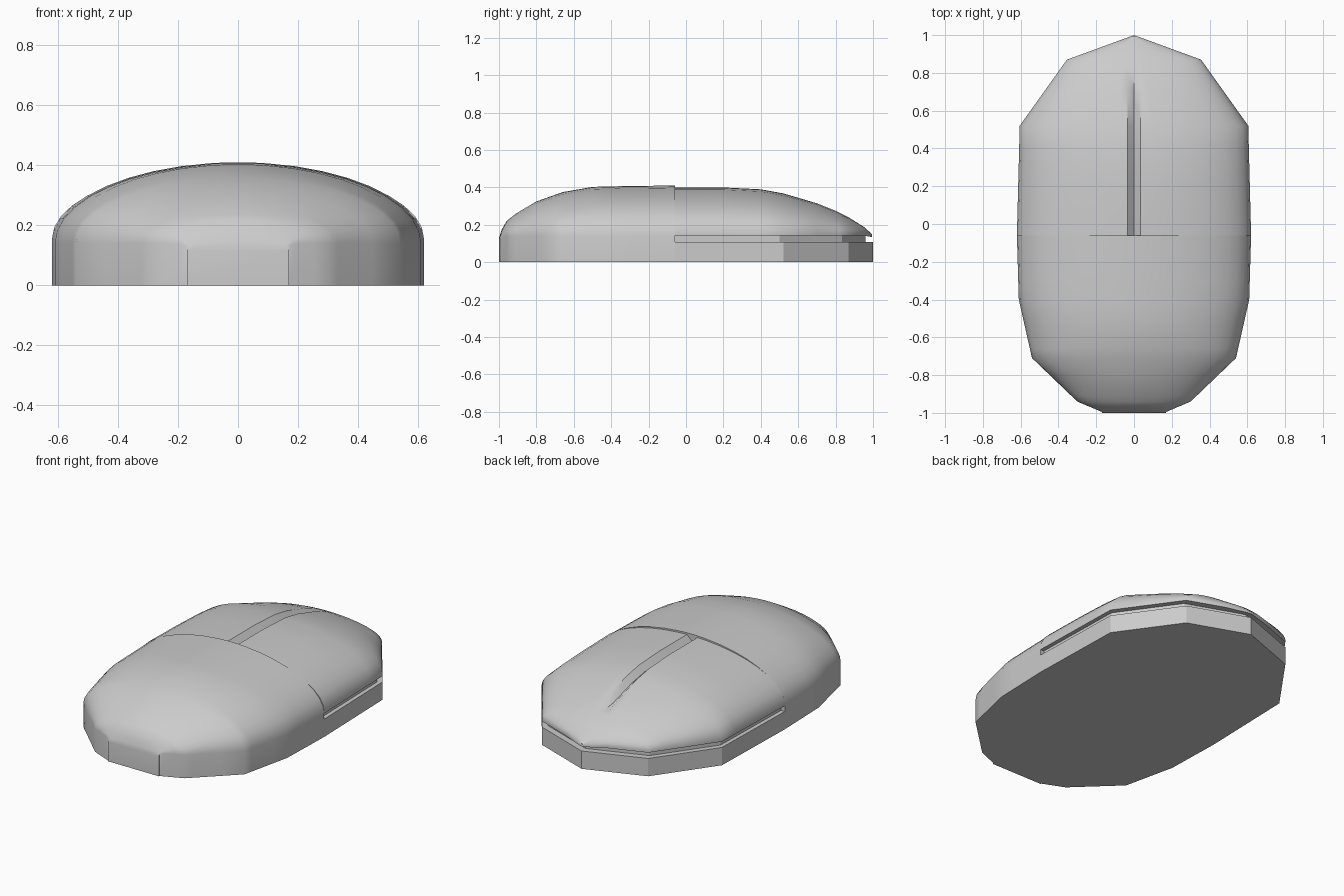
import bpy, bmesh, math

if "Cube" in bpy.data.objects:
    bpy.data.objects.remove(bpy.data.objects["Cube"])

# Half outline in plan: (y, half width)
OUTLINE = [(-0.995, 0.17), (-0.94, 0.30), (-0.71, 0.54), (-0.40, 0.61),
           (-0.06, 0.62), (0.52, 0.605), (0.87, 0.355), (1.0, 0.0)]
# Ridge height along the centre line: (y, z)
BODY_TOP = [(-1.0, 0.13), (-0.985, 0.175), (-0.96, 0.22), (-0.91, 0.26), (-0.80, 0.325),
            (-0.66, 0.375), (-0.50, 0.403), (-0.30, 0.408), (-0.05, 0.41)]
SHELL_TOP = [(-0.06, 0.40), (0.2, 0.40), (0.40, 0.39), (0.52, 0.368), (0.70, 0.315),
             (0.80, 0.275), (0.87, 0.24), (0.95, 0.19), (0.995, 0.15)]
GROOVE = [(-0.06, 0.035), (0.70, 0.032), (0.82, 0.0)]
SEAM = -0.06


def lerp(table, y):
    if y <= table[0][0]:
        return table[0][1]
    for (a, u), (b, v) in zip(table, table[1:]):
        if y <= b:
            return u + (v - u) * (y - a) / (b - a)
    return table[-1][1]


def finish(name, bm, angle=40):
    bmesh.ops.recalc_face_normals(bm, faces=bm.faces)
    mesh = bpy.data.meshes.new(name)
    bm.to_mesh(mesh)
    bm.free()
    obj = bpy.data.objects.new(name, mesh)
    bpy.context.collection.objects.link(obj)
    bpy.ops.object.select_all(action='DESELECT')
    obj.select_set(True)
    bpy.context.view_layer.objects.active = obj
    bpy.ops.object.shade_smooth_by_angle(angle=math.radians(angle))
    return obj


def section(y, width, top, bottom, shoulder, depth):
    """Domed cross-section with an optional V groove on the centre line."""
    s = min(shoulder, top - 0.012)
    half = [(width, min(bottom, s - 0.004))]
    for k in range(10):
        a = k * math.pi / 20
        half.append((width * math.cos(a), s + (top - s) * math.sin(a)))
    half.append((min(0.035, 0.1 * width), top))
    points = half + [(0, top - depth)] + [(-x, z) for x, z in reversed(half)]
    return [(x, y, z) for x, z in points]


def loft(name, stations, tops, bottom, shoulder, groove):
    bm = bmesh.new()
    rings = []
    for y in stations:
        pts = section(y, max(lerp(OUTLINE, y), 0.004), lerp(tops, y), bottom, shoulder,
                      lerp(groove, y) if groove else 0)
        rings.append([bm.verts.new(p) for p in pts])
    for r, q in zip(rings, rings[1:]):
        for i in range(len(r)):
            j = (i + 1) % len(r)
            bm.faces.new((r[i], r[j], q[j], q[i]))
    bm.faces.new(rings[0])
    bm.faces.new(rings[-1])
    return finish(name, bm)


def prism(name, inset, z0, z1):
    """Straight-walled slab following the outline behind the seam."""
    side = [(w * (1 - inset), y * (1 - inset) if y > 0 else y)
            for y, w in OUTLINE if y >= SEAM]
    loop = side + [(-x, y) for x, y in reversed(side[:-1])]
    bm = bmesh.new()
    face = bm.faces.new([bm.verts.new((x, y, z0)) for x, y in loop])
    ext = bmesh.ops.extrude_face_region(bm, geom=[face], use_keep_orig=True)
    for v in ext['geom']:
        if isinstance(v, bmesh.types.BMVert):
            v.co.z = z1
    return finish(name, bm, 30)


def stations(*tables, lo, hi):
    ys = {y for t in tables for y, _ in t if lo < y < hi}
    return sorted(ys | {lo, hi})


# Palm rest: one piece down to the ground
loft("palm_body", stations(OUTLINE, BODY_TOP, lo=-1.0, hi=SEAM), BODY_TOP, 0.0, 0.14, None)
# Button shell with central V groove
loft("button_shell", stations(OUTLINE, SHELL_TOP, GROOVE, lo=SEAM, hi=0.995),
     SHELL_TOP, 0.143, 0.155, GROOVE)
# Lower base and the recessed band under the buttons
prism("lower_base", 0.0, 0.0, 0.108)
prism("recessed_band", 0.04, 0.10, 0.15)
